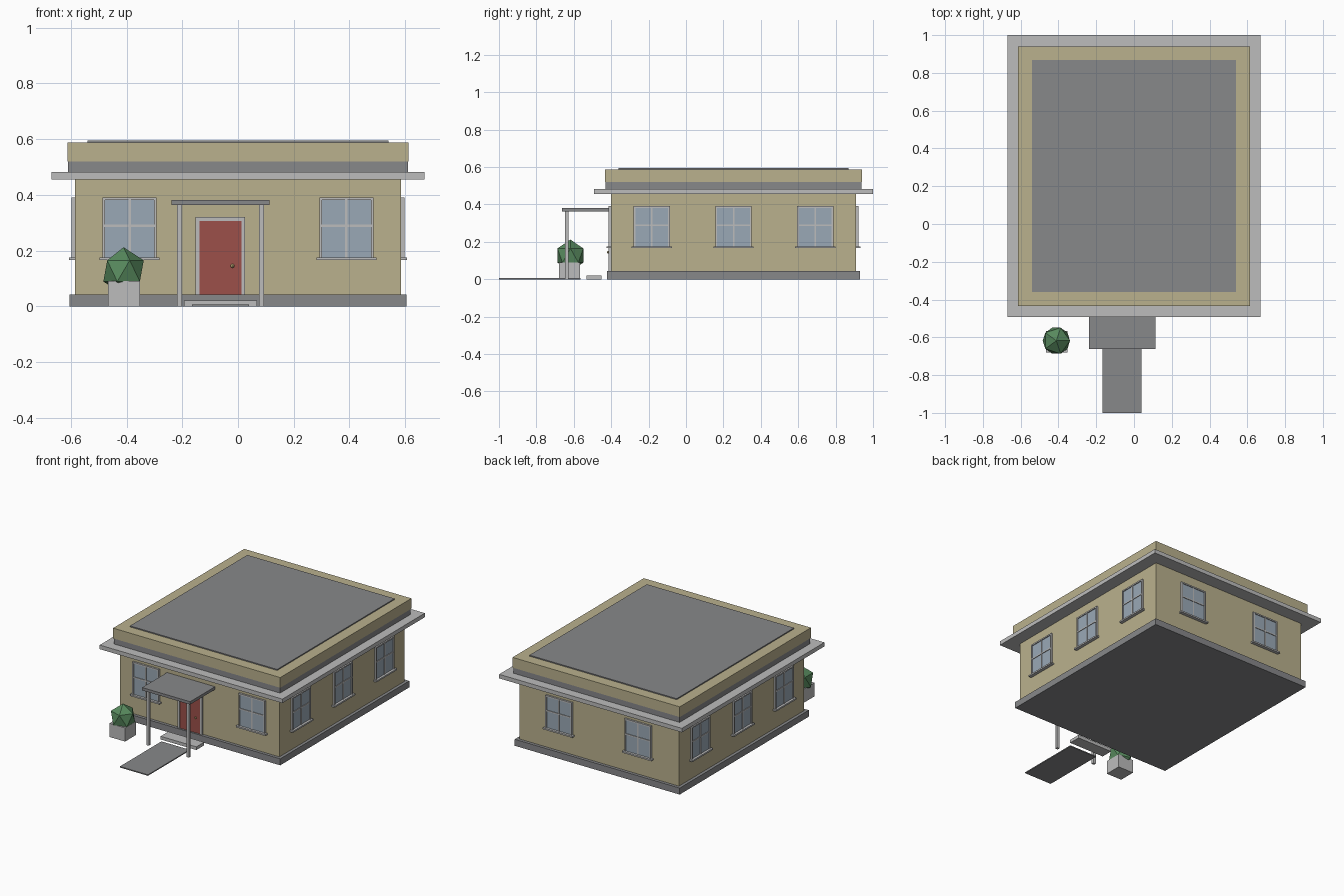
import bpy
import math
from mathutils import Vector

if "Cube" in bpy.data.objects:
    bpy.data.objects.remove(bpy.data.objects["Cube"])


def material(name, rgb):
    """Flat colour from 0-255 display values, stored as linear."""
    def linear(c):
        c /= 255
        return c / 12.92 if c <= 0.04045 else ((c + 0.055) / 1.055) ** 2.4
    mat = bpy.data.materials.new(name)
    mat.diffuse_color = (*[linear(c) for c in rgb], 1)
    mat.use_nodes = True
    mat.node_tree.nodes["Principled BSDF"].inputs["Base Color"].default_value = mat.diffuse_color
    return mat


TAN = material("tan wall", (186, 177, 141))
LIGHT = material("light grey trim", (188, 188, 188))
DARK = material("dark grey", (135, 136, 138))
GLASS = material("blue glass", (154, 169, 182))
RED = material("red door", (156, 80, 74))
GREEN = material("leaf green", (88, 138, 94))
BRASS = material("brass", (200, 180, 125))


def finish(obj, name, mat):
    obj.name = name
    obj.data.materials.append(mat)
    return obj


def box(name, mat, x, y, z):
    """Box from three (low, high) ranges."""
    bpy.ops.mesh.primitive_cube_add(size=1)
    obj = bpy.context.object
    obj.location = [(r[0] + r[1]) / 2 for r in (x, y, z)]
    obj.scale = [r[1] - r[0] for r in (x, y, z)]
    return finish(obj, name, mat)


def slab(name, mat, half_x, half_y, z):
    """Box centred on the house."""
    return box(name, mat, (-half_x, half_x), (CY - half_y, CY + half_y), z)


CY = 0.254                  # house centre in y
WX, WY = 0.585, 0.656       # half sizes of the walls

# House body and roof layers
slab("foundation", DARK, 0.605, 0.676, (0, 0.043))
slab("walls", TAN, WX, WY, (0.043, 0.456))
slab("eave", LIGHT, 0.67, 0.746, (0.456, 0.483))
slab("roof_band", DARK, 0.610, 0.684, (0.483, 0.52))
slab("parapet", TAN, 0.613, 0.687, (0.52, 0.588))
slab("roof_top", DARK, 0.54, 0.615, (0.588, 0.595))


def wall_box(name, mat, wall, u, z, depth):
    """Box on a wall: u runs along the wall, depth sticks out of it."""
    lo, hi = depth
    if wall == "front":
        box(name, mat, u, (CY - WY - hi, CY - WY - lo), z)
    elif wall == "back":
        box(name, mat, u, (CY + WY + lo, CY + WY + hi), z)
    elif wall == "right":
        box(name, mat, (WX + lo, WX + hi), u, z)
    else:
        box(name, mat, (-WX - hi, -WX - lo), u, z)


def window(wall, c):
    z0, z1, half, bar = 0.172, 0.391, 0.097, 0.009
    frame = (-0.003, 0.012)
    wall_box("window_glass", GLASS, wall, (c - half + 0.002, c + half - 0.002),
             (z0, z1 - 0.002), (-0.003, 0.006))
    for s in (-1, 1):
        u = sorted((c + s * half, c + s * (half - bar)))
        wall_box("window_side", LIGHT, wall, u, (z0, z1), frame)
    wall_box("window_head", LIGHT, wall, (c - half, c + half), (z1 - bar, z1), frame)
    wall_box("window_upright", LIGHT, wall, (c - 0.004, c + 0.004), (z0, z1), (-0.003, 0.010))
    wall_box("window_crossbar", LIGHT, wall, (c - half, c + half), (0.285, 0.293), (-0.003, 0.010))
    wall_box("window_sill", LIGHT, wall, (c - 0.108, c + 0.108), (0.166, 0.176), (-0.003, 0.022))


# Windows on all four walls
for s in (-1, 1):
    window("front", s * 0.389)
    window("back", s * 0.29)
for side in ("left", "right"):
    for k in (-1, 0, 1):
        window(side, CY + k * 0.437)

# Door with frame and knob
DX = -0.063
wall_box("door", RED, "front", (DX - 0.078, DX + 0.078), (0.043, 0.31), (-0.003, 0.008))
for s in (-1, 1):
    u = sorted((DX + s * 0.076, DX + s * 0.089))
    wall_box("door_jamb", LIGHT, "front", u, (0.043, 0.32), (-0.003, 0.013))
wall_box("door_head", LIGHT, "front", (DX - 0.089, DX + 0.089), (0.307, 0.32), (-0.003, 0.013))
bpy.ops.mesh.primitive_uv_sphere_add(segments=8, ring_count=6, radius=0.007,
                                     location=(-0.02, CY - WY - 0.014, 0.145))
finish(bpy.context.object, "door_knob", BRASS)

# Porch canopy, posts, step and path
box("canopy", DARK, (DX - 0.176, DX + 0.176), (-0.663, CY - WY), (0.363, 0.382))
for s in (-1, 1):
    px = DX + s * 0.147
    box("porch_post", LIGHT, (px - 0.009, px + 0.009), (-0.647, -0.629), (0, 0.363))
box("step", LIGHT, (DX - 0.131, DX + 0.131), (-0.533, -0.452), (0, 0.021))
box("path", DARK, (DX - 0.103, DX + 0.103), (-1.0, -0.565), (0, 0.007))

# Planter with a faceted bush
box("planter", LIGHT, (-0.467, -0.352), (-0.68, -0.567), (0, 0.09))
bpy.ops.mesh.primitive_ico_sphere_add(subdivisions=1, radius=0.081,
                                      location=(-0.411, -0.618, 0.127))
bush = finish(bpy.context.object, "bush", GREEN)
bush.scale.z = 1.05
